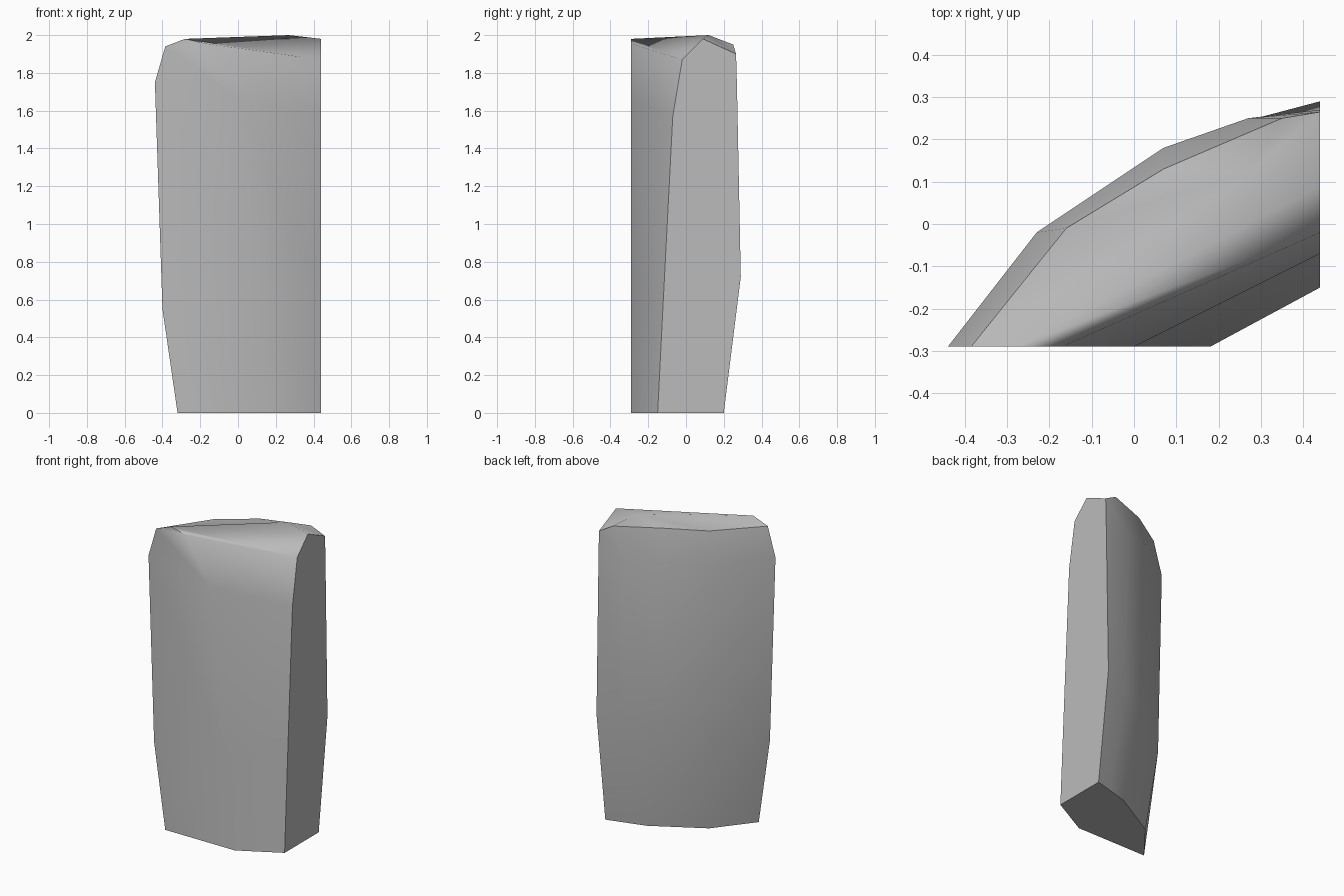
import bpy
import bmesh
from math import radians

# Remove the default object
default_cube = bpy.data.objects.get("Cube")
if default_cube:
    bpy.data.objects.remove(default_cube, do_unlink=True)

# The two flat cut planes of the slab
SIDE = 0.44
FRONT = -0.29


def make_material(name, rgb):
    material = bpy.data.materials.new(name)
    material.use_nodes = True
    color = (*rgb, 1.0)
    material.diffuse_color = color
    material.node_tree.nodes["Principled BSDF"].inputs["Base Color"].default_value = color
    return material


def section(side_front, front_right, front_left, back, side_back):
    """One closed section: flat front, flat side and a faceted curved back."""
    return [
        (SIDE, *side_front),
        (front_right[0], FRONT, front_right[1]),
        (front_left[0], FRONT, front_left[1]),
        *back,
        (SIDE, *side_back),
    ]


# Sections from the base up to the shoulder
base = section((-.15, 0), (.18, 0), (-.32, 0),
               [(-.13, -.05, 0), (.19, .13, 0), (.32, .167, 0)], (.2, 0))
belly = section((-.12, .6), (.115, .6), (-.4, .55),
                [(-.21, -.03, .55), (.08, .17, .6), (.27, .245, .68)], (.29, .72))
chest = section((-.07, 1.57), (0, 1.66), (-.44, 1.75),
                [(-.23, -.02, 1.75), (.07, .18, 1.75), (.27, .25, 1.74)], (.27, 1.72))
shoulder = section((-.02, 1.87), (-.17, 1.955), (-.385, 1.94),
                   [(-.16, -.01, 1.955), (.07, .13, 1.965), (.35, .25, 1.95)], (.265, 1.9))

bm = bmesh.new()
rings = [[bm.verts.new(point) for point in ring]
         for ring in (base, belly, chest, shoulder)]

# Walls and underside
for lower, upper in zip(rings, rings[1:]):
    for i in range(len(lower)):
        j = (i + 1) % len(lower)
        bm.faces.new((lower[i], lower[j], upper[j], upper[i]))
bm.faces.new(rings[0])

# Crown: a sloping front band and a shallow fan around the peak
crown_side = bm.verts.new((SIDE, .09, 1.98))
crown_front = bm.verts.new((-.28, FRONT, 1.98))
peak = bm.verts.new((.27, .12, 2.0))
top = rings[-1]
bm.faces.new((top[0], top[1], crown_front, crown_side))
bm.faces.new((top[1], top[2], crown_front))
bm.faces.new((top[-1], top[0], crown_side))
rim = [crown_side, crown_front, *top[2:]]
for i, vert in enumerate(rim):
    bm.faces.new((vert, rim[(i + 1) % len(rim)], peak))

bmesh.ops.recalc_face_normals(bm, faces=bm.faces)
mesh = bpy.data.meshes.new("standing_stone")
bm.to_mesh(mesh)
bm.free()

stone = bpy.data.objects.new("standing_stone", mesh)
bpy.context.collection.objects.link(stone)
mesh.materials.append(make_material("stone_grey", (.5, .5, .5)))

# Soft facets with crisp cut edges
bpy.ops.object.select_all(action="DESELECT")
stone.select_set(True)
bpy.context.view_layer.objects.active = stone
bpy.ops.object.shade_smooth_by_angle(angle=radians(50))
